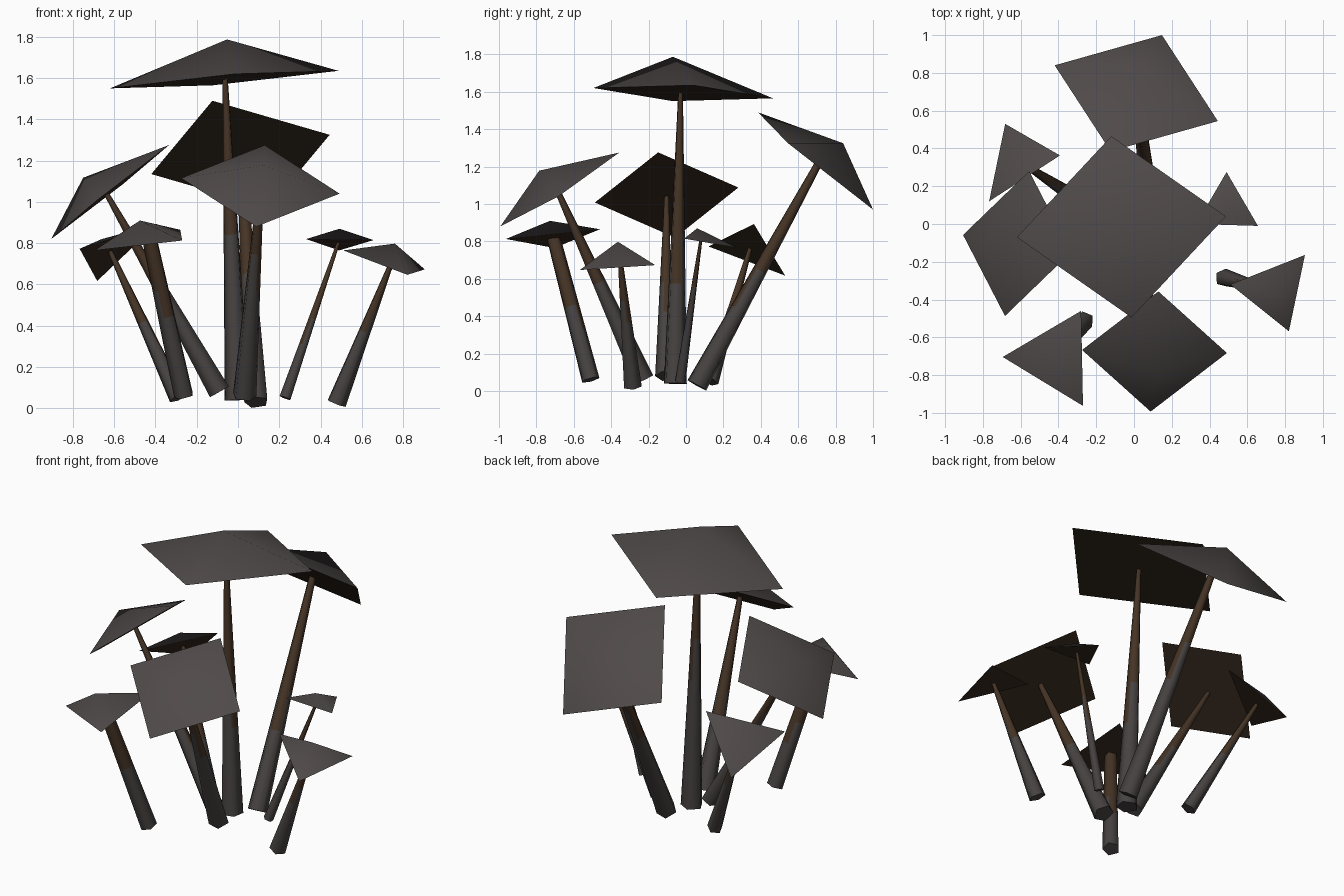
import bpy, bmesh, math
from mathutils import Vector

if "Cube" in bpy.data.objects:
    bpy.data.objects.remove(bpy.data.objects["Cube"])


def material(name, rgb):
    m = bpy.data.materials.new(name)
    m.diffuse_color = (*rgb, 1)
    m.use_nodes = True
    m.node_tree.nodes["Principled BSDF"].inputs["Base Color"].default_value = m.diffuse_color
    return m


CAP = material("cap_grey", (0.080, 0.068, 0.068))
GILL = material("underside_brown", (0.036, 0.022, 0.013))
STEM = material("stem_grey", (0.062, 0.055, 0.053))
BARK = material("stem_brown", (0.060, 0.034, 0.019))


def finish(bm, name, mats):
    bmesh.ops.recalc_face_normals(bm, faces=bm.faces)
    me = bpy.data.meshes.new(name)
    bm.to_mesh(me)
    bm.free()
    for m in mats:
        me.materials.append(m)
    ob = bpy.data.objects.new(name, me)
    bpy.context.collection.objects.link(ob)
    bpy.ops.object.select_all(action='DESELECT')
    ob.select_set(True)
    bpy.context.view_layer.objects.active = ob
    bpy.ops.object.shade_smooth_by_angle(angle=math.radians(80))
    return ob


def cap(name, rim, apex):
    """Low pyramid with a flat brown underside."""
    bm = bmesh.new()
    vs = [bm.verts.new(p) for p in rim]
    top = bm.verts.new(apex)
    for i in range(len(vs)):
        bm.faces.new((vs[i], vs[(i + 1) % len(vs)], top))
    bm.faces.new(vs).material_index = 1
    finish(bm, name, [CAP, GILL])


def stem(name, foot, top, r0, r1, sides=5, rings=6):
    """Tapered five-sided stalk, grey below and brown above in a ragged line."""
    bm = bmesh.new()
    foot, top = Vector(foot), Vector(top)
    rot = (top - foot).to_track_quat('Z', 'Y')
    loops = []
    for j in range(rings + 1):
        t = j / rings
        r = r0 + (r1 - r0) * t
        loops.append([bm.verts.new(foot.lerp(top, t) + rot @ Vector(
            (r * math.cos(math.tau * i / sides), r * math.sin(math.tau * i / sides), 0)))
            for i in range(sides)])
    for j in range(rings):
        for i in range(sides):
            k = (i + 1) % sides
            f = bm.faces.new((loops[j][i], loops[j][k], loops[j + 1][k], loops[j + 1][i]))
            start = 2 if i == 1 else 3 + i % 2
            f.material_index = int(j >= start)
    bm.faces.new(loops[0])
    bm.faces.new(loops[-1])
    finish(bm, name, [STEM, BARK])


def mushroom(name, sides, a, b, c, apex, foot, r0, r1):
    """a, b, c are neighbouring rim corners; a fourth completes the parallelogram."""
    rim = [Vector(p) for p in (a, b, c)]
    if sides == 4:
        rim.append(rim[0] + rim[2] - rim[1])
    centre = sum(rim, Vector()) / sides
    cap(name + "_cap", rim, apex)
    stem(name + "_stem", foot, centre.lerp(Vector(apex), 0.25), r0, r1)


# Four large square-capped mushrooms
mushroom("centre", 4, (-.62, -.07, 1.55), (-.12, .465, 1.565), (.487, .04, 1.635),
         (-.053, -.07, 1.787), (0, -.06, .04), .065, .012)
mushroom("back", 4, (-.42, .84, 1.135), (.148, 1.0, .97), (.444, .545, 1.325),
         (.02, .84, 1.325), (.09, .06, .03), .06, .02)
mushroom("front", 4, (-.275, -.667, 1.115), (.088, -.993, .88), (.492, -.683, 1.04),
         (.12, -.785, 1.178), (.03, -.23, .06), .06, .015)
mushroom("left", 4, (-.683, -.487, 1.008), (-.905, -.058, .82), (-.555, .28, 1.088),
         (-.75, -.1, 1.117), (-.09, -.11, .08), .055, .012)

# Four small triangular-capped mushrooms
mushroom("front_left", 3, (-.695, -.704, .765), (-.27, -.963, .813), (-.28, -.46, .865),
         (-.475, -.727, .91), (-.26, -.51, .06), .05, .038)
mushroom("back_left", 3, (-.682, .53, .617), (-.392, .363, .893), (-.767, .12, .773),
         (-.66, .37, .82), (-.29, .13, .05), .045, .012)
mushroom("right", 3, (.905, -.164, .673), (.82, -.568, .647), (.51, -.32, .765),
         (.76, -.364, .798), (.475, -.285, .025), .05, .012)
mushroom("back_right", 3, (.656, -.01, .815), (.33, 0, .82), (.49, .275, .765),
         (.492, .06, .87), (.23, -.03, .05), .03, .008)
